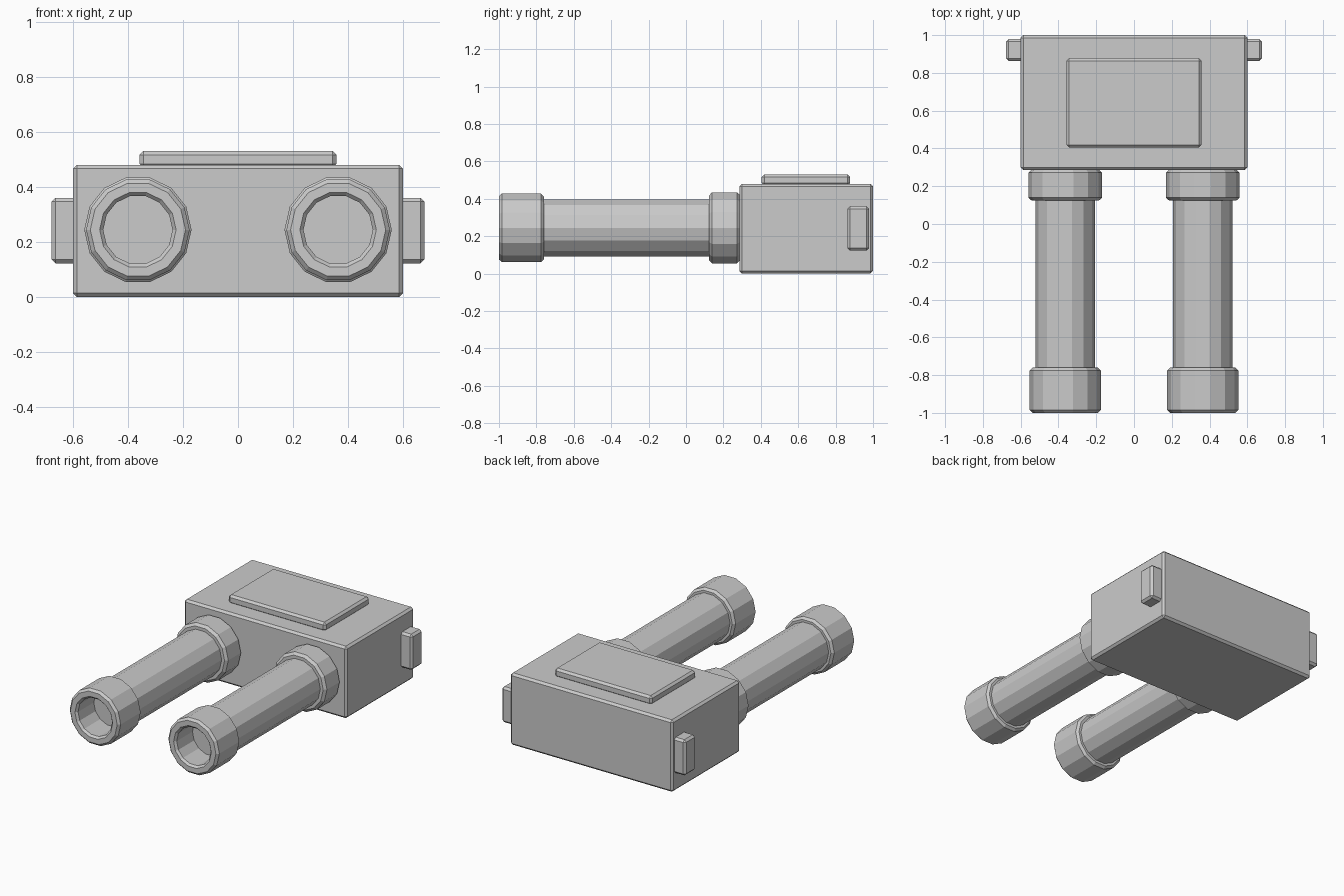
import bpy, bmesh
from math import cos, sin, tau

if "Cube" in bpy.data.objects:
    bpy.data.objects.remove(bpy.data.objects["Cube"])

SIDES = 14
BARREL_X, BARREL_Z = 0.364, 0.244


def make_object(name, bm):
    bmesh.ops.recalc_face_normals(bm, faces=bm.faces)
    mesh = bpy.data.meshes.new(name)
    bm.to_mesh(mesh)
    bm.free()
    obj = bpy.data.objects.new(name, mesh)
    bpy.context.collection.objects.link(obj)
    return obj


def box(name, lo, hi, bevel=0.014):
    """Chamfered box between two corners."""
    bm = bmesh.new()
    bmesh.ops.create_cube(bm, size=1)
    for v in bm.verts:
        v.co = [(a + b) / 2 + c * (b - a) for a, b, c in zip(lo, hi, v.co)]
    bmesh.ops.bevel(bm, geom=bm.edges[:], offset=bevel, segments=1,
                    affect='EDGES', profile=0.5)
    return make_object(name, bm)


def lathe(name, profile, x):
    """Revolve (radius, y) points around a barrel axis, capping both ends."""
    bm = bmesh.new()
    rings = [[bm.verts.new((x + r * cos(tau * i / SIDES), y,
                            BARREL_Z + r * sin(tau * i / SIDES)))
              for i in range(SIDES)] for r, y in profile]
    for a, b in zip(rings, rings[1:]):
        for i in range(SIDES):
            j = (i + 1) % SIDES
            bm.faces.new((a[i], a[j], b[j], b[i]))
    bm.faces.new(rings[0])
    bm.faces.new(rings[-1])
    return make_object(name, bm)


# Main housing and raised top plate
box("housing", (-0.6, 0.285, 0), (0.6, 1.0, 0.48))
box("top_plate", (-0.358, 0.405, 0.47), (0.358, 0.878, 0.53))

for side, s in (("left", -1), ("right", 1)):
    # Side lug near the back of the housing
    xs = sorted((s * 0.58, s * 0.678))
    box(side + "_lug", (xs[0], 0.863, 0.122), (xs[1], 0.979, 0.36))

    x = s * BARREL_X
    # Barrel tube
    lathe(side + "_barrel", [(0.157, -0.78), (0.157, 0.29)], x)
    # Collar where the barrel meets the housing
    lathe(side + "_collar", [(0.178, 0.124), (0.195, 0.139),
                             (0.195, 0.272), (0.18, 0.287)], x)
    # Muzzle sleeve with recessed bore
    lathe(side + "_muzzle", [(0.126, -0.82), (0.126, -0.986), (0.139, -1.0),
                             (0.173, -1.0), (0.188, -0.985),
                             (0.188, -0.775), (0.173, -0.76)], x)
